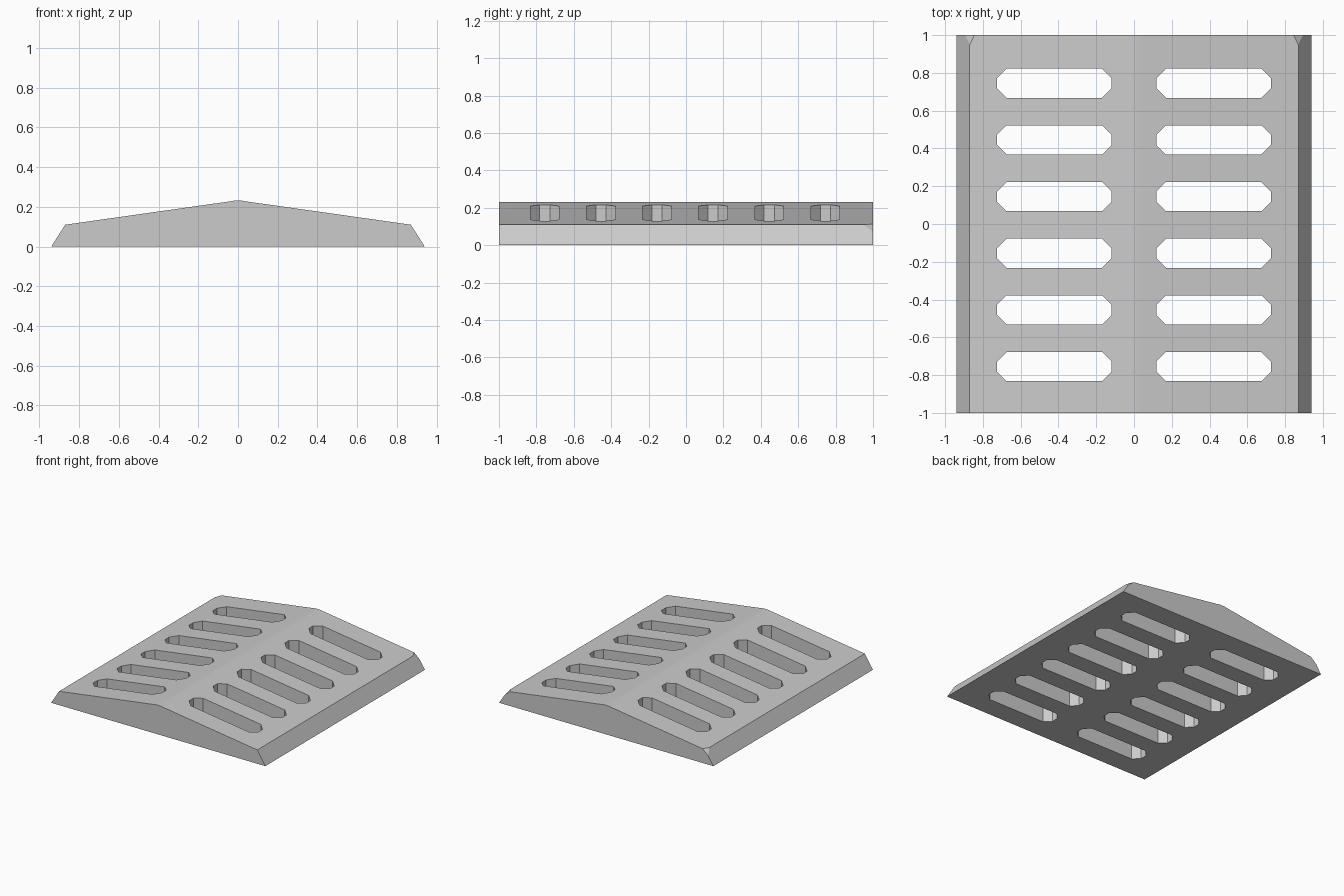
import bpy
import bmesh
from mathutils import Vector

cube = bpy.data.objects.get("Cube")
if cube:
    bpy.data.objects.remove(cube, do_unlink=True)

grey = bpy.data.materials.new("plain grey")
grey.use_nodes = True
colour = (0.6, 0.6, 0.6, 1)
grey.diffuse_color = colour
grey.node_tree.nodes["Principled BSDF"].inputs["Base Color"].default_value = colour


def add_prism(bm, outline, depth):
    """Extrude a closed outline along a vector."""
    face = bm.faces.new([bm.verts.new(p) for p in outline])
    result = bmesh.ops.extrude_face_region(bm, geom=[face])
    moved = [v for v in result["geom"] if isinstance(v, bmesh.types.BMVert)]
    bmesh.ops.translate(bm, verts=moved, vec=depth)


def make_object(name, bm):
    bmesh.ops.recalc_face_normals(bm, faces=bm.faces)
    mesh = bpy.data.meshes.new(name)
    bm.to_mesh(mesh)
    bm.free()
    mesh.materials.append(grey)
    obj = bpy.data.objects.new(name, mesh)
    bpy.context.collection.objects.link(obj)
    return obj


# Ridged plate: half profile mirrored across x, extruded front to back
half = [(0.94, 0), (0.87, 0.11), (0.05, 0.226), (0.02, 0.231)]
profile = half + [(-x, z) for x, z in reversed(half)]
bm = bmesh.new()
add_prism(bm, [(x, -1, z) for x, z in profile], (0, 2, 0))

# Small nicks on the two upper back corners
for side in (-1, 1):
    a = Vector((side * 0.87, 0.95, 0.11))
    b = Vector((side * 0.845, 1, 0.1135))
    c = Vector((side * 0.895, 1, 0.0707))
    normal = (b - a).cross(c - a).normalized()
    if normal.x * side < 0:
        normal.negate()
    cut = bmesh.ops.bisect_plane(
        bm, geom=bm.verts[:] + bm.edges[:] + bm.faces[:],
        plane_co=a, plane_no=normal, dist=0.0001, clear_outer=True)
    bmesh.ops.holes_fill(bm, edges=[e for e in bm.edges if e.is_boundary])
plate = make_object("slotted_ridge_plate", bm)

# Two columns of six slots with chamfered ends
bm = bmesh.new()
half_x, half_y, chamfer = 0.303, 0.077, 0.05
corners = [(half_x, half_y - chamfer), (half_x - chamfer, half_y)]
corners += [(-x, y) for x, y in reversed(corners)]
corners += [(-x, -y) for x, y in corners]
for side in (-1, 1):
    for row in range(6):
        cx, cy = side * 0.422, -0.755 + row * 0.3
        add_prism(bm, [(cx + x, cy + y, -0.2) for x, y in corners], (0, 0, 0.8))
cutter = make_object("slot_cutter", bm)
cutter.hide_render = True

slots = plate.modifiers.new("slots", 'BOOLEAN')
slots.operation = 'DIFFERENCE'
slots.solver = 'EXACT'
slots.object = cutter

# Apply the cut and smooth only the gentle ridge
bpy.ops.object.select_all(action='DESELECT')
plate.select_set(True)
bpy.context.view_layer.objects.active = plate
bpy.ops.object.modifier_apply(modifier=slots.name)
bpy.data.objects.remove(cutter, do_unlink=True)
bpy.ops.object.shade_smooth_by_angle(angle=0.35)
